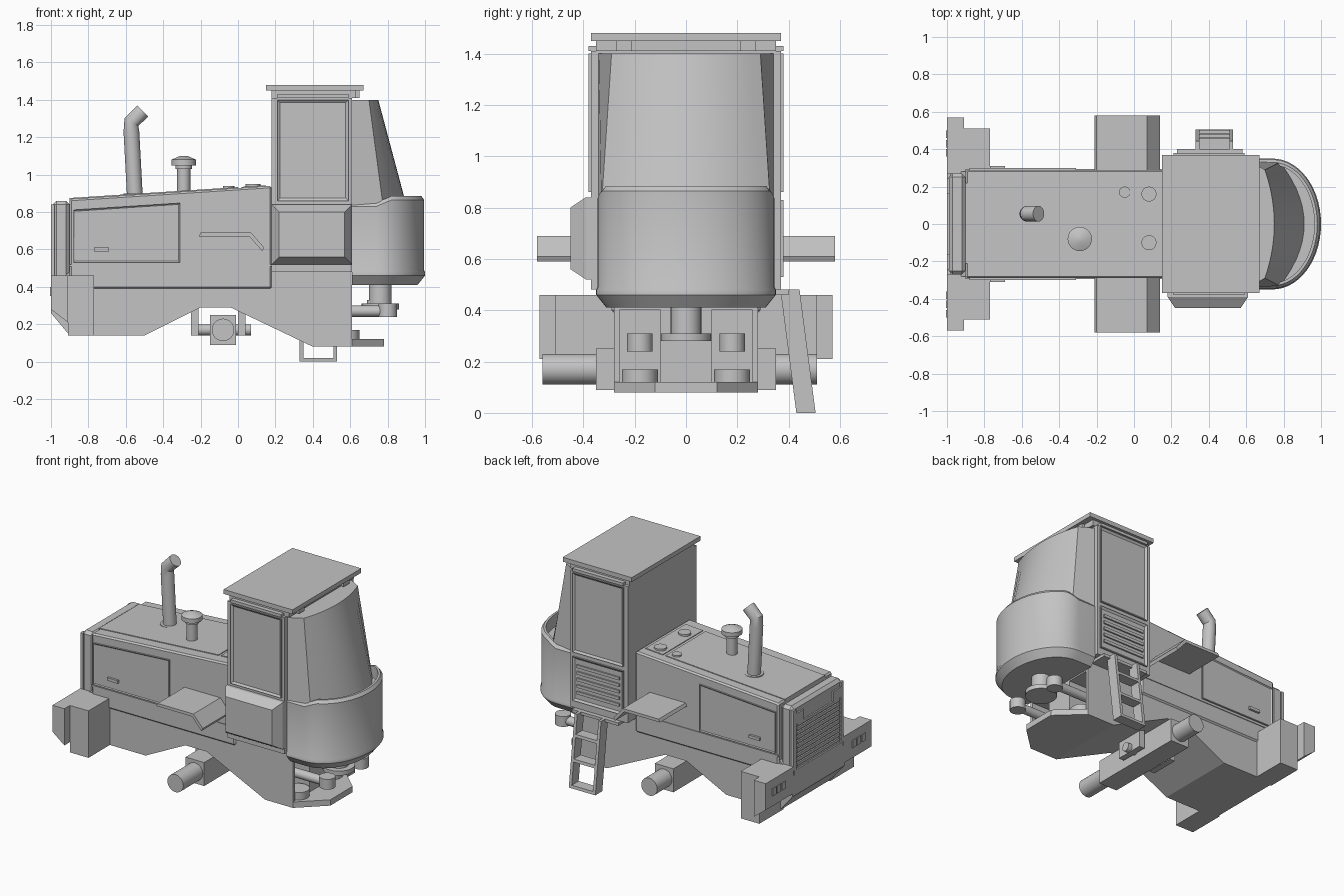
import bpy, bmesh, math
from mathutils import Vector

default_cube = bpy.data.objects.get("Cube")
if default_cube:
    bpy.data.objects.remove(default_cube, do_unlink=True)

grey = bpy.data.materials.new("plain grey")
grey.use_nodes = True
shade = (.55, .55, .55, 1)
grey.diffuse_color = shade
grey.node_tree.nodes["Principled BSDF"].inputs["Base Color"].default_value = shade

# Main dimensions shared by neighbouring parts
hood_side, cab_side, chassis_side = .29, .37, .28
nose, grille_back, cab_front, cab_rear = -1, -.9, .18, .61
hood_base, deck, cab_top = .39, .48, 1.41
hood_low, hood_high = .87, .94
thin, lip = .01, .02


def loft(name, rings, smooth=False, bevel=0):
    """Skin equal-length closed rings of points and cap both ends."""
    bm = bmesh.new()
    rows = [[bm.verts.new(point) for point in ring] for ring in rings]
    count = len(rows[0])
    for lower, upper in zip(rows, rows[1:]):
        for i in range(count):
            j = (i + 1) % count
            bm.faces.new((lower[i], lower[j], upper[j], upper[i]))
    bm.faces.new(rows[0][::-1])
    bm.faces.new(rows[-1])
    bmesh.ops.recalc_face_normals(bm, faces=bm.faces[:])
    mesh = bpy.data.meshes.new(name)
    bm.to_mesh(mesh)
    bm.free()
    mesh.materials.append(grey)
    part = bpy.data.objects.new(name, mesh)
    bpy.context.collection.objects.link(part)
    if bevel:
        part.modifiers.new("bevel", "BEVEL").width = bevel
    if smooth:
        bpy.ops.object.select_all(action="DESELECT")
        part.select_set(True)
        bpy.context.view_layer.objects.active = part
        bpy.ops.object.shade_smooth_by_angle(angle=math.radians(30))
    return part


def rectangle(x, y, z):
    return [(x[0], y[0], z), (x[1], y[0], z), (x[1], y[1], z), (x[0], y[1], z)]


def box(name, x, y, z, bevel=0):
    return loft(name, [rectangle(x, y, height) for height in z], bevel=bevel)


def prism(name, profile, y, bevel=0):
    """Extrude a side profile of (x, z) points across y."""
    return loft(name, [[(x, side, z) for x, z in profile] for side in y], bevel=bevel)


def tube(name, path, radii, sides=24):
    """Round sections along a path, with one radius for each point."""
    points = [Vector(point) for point in path]
    rings = []
    for i, point in enumerate(points):
        along = (points[min(i + 1, len(points) - 1)] - points[max(i - 1, 0)]).normalized()
        across = along.orthogonal().normalized()
        if abs(along.y) < .5:
            across = Vector((0, 1, 0))
        other = along.cross(across)
        angles = [math.tau * k / sides for k in range(sides)]
        rings.append([point + radii[i] * (across * math.cos(a) + other * math.sin(a)) for a in angles])
    return loft(name, rings, smooth=True)


def rod(name, start, end, radius):
    return tube(name, [start, end], [radius, radius])


def post(name, x, y, z, radius):
    return rod(name, (x, y, z[0]), (x, y, z[1]), radius)


def pair(part):
    """Repeat a part on the opposite flank."""
    mirror = part.modifiers.new("mirror", "MIRROR")
    mirror.use_axis = (False, True, False)
    return part


def recess(part, width, depth):
    """Sink a panel into the outer left face of a part."""
    bm = bmesh.new()
    bm.from_mesh(part.data)
    outer = max(bm.faces, key=lambda face: face.calc_center_median().y)
    bmesh.ops.inset_region(bm, faces=[outer], thickness=width)
    bmesh.ops.translate(bm, verts=outer.verts[:], vec=(0, -depth, 0))
    bm.to_mesh(part.data)
    bm.free()
    return part


# Chassis with the axle arch, and an open rear hitch bay
bay, belly, floor = .46, .14, .08
prism("chassis", [(nose, .4), (nose, .26), (grille_back, belly), (-.5, belly), (-.2, .29),
                  (-.04, .29), (.4, floor), (bay, floor), (bay, deck), (grille_back, deck)],
      (-chassis_side, chassis_side))
box("bay_roof", (bay, cab_rear), (-chassis_side, chassis_side), (.4, deck))
box("bay_center", (bay, cab_rear), (-.1, .1), (floor, .4))
pair(box("bay_wall", (bay, cab_rear), (chassis_side - lip, chassis_side), (floor, deck)))
outline = [(bay, chassis_side), (cab_rear, chassis_side), (.78, .12)]
outline += [(x, -y) for x, y in reversed(outline)]
loft("hitch_plate", [[(x, y, z) for x, y in outline] for z in (floor, .12)])

# Turntable and steering cylinders
post("turntable", .76, 0, (.28, .31), .1)
post("turntable_pin", .72, 0, (.3, .33), .03)
post("turntable_post", .76, 0, (.3, .42), .06)
rod_side, rod_height = .18, .27
pair(rod("steering_rod", (bay, rod_side, rod_height), (.8, rod_side, rod_height), .03))
pair(post("steering_eye", .8, rod_side, (.24, .31), .05))
pair(post("hitch_boss", .58, rod_side, (floor, .17), .07))

# Front axle and its pivot
axle_x, axle_z = -.08, .17
box("axle_beam", (axle_x - .07, axle_x + .07), (-.35, .35), (.09, .25))
rod("axle_shaft", (axle_x, -.56, axle_z), (axle_x, .51, axle_z), .06)
rod("axle_pivot", (-.25, 0, axle_z), (.07, 0, axle_z), .03)
for x in (-.25, 0):
    box("axle_hanger", (x, x + .04), (-.1, .1), (belly, .3))


# Hood, nose and top panels
def hood_top(x):
    return hood_low + (hood_high - hood_low) * (x - grille_back) / (cab_front - grille_back)


def under_slope(x, base, gap):
    """Profile with a level base and a top parallel to the hood."""
    return [(x[0], base), (x[1], base)] + [(end, hood_top(end) + gap) for end in reversed(x)]


prism("hood", under_slope((grille_back, cab_front), hood_base, 0), (-hood_side, hood_side), thin)
box("nose", (nose + thin, grille_back), (-.27, .27), (hood_base, hood_low - thin), lip)
for name, span in (("hood_panel", (grille_back, 0)), ("service_panel", (lip, .15))):
    prism(name, under_slope(span, .8, thin / 2), (-.21, .22))
for y in (-.1, .16):
    post("filler_cap", .08, y, (.9, hood_high + thin), .04)
post("small_cap", -.05, .17, (.9, hood_high), .03)

# Grille with slats and lamps
front = (nose, nose + lip)
box("grille_sill", front, (-.26, .26), (hood_base, .43))
pair(box("grille_side", front, (.24, .27), (.43, .84)))
pair(box("nose_lamp", front, (.16, .24), (.74, .81)))
for i in range(10):
    z = .45 + i * .03
    box("grille_slat", front, (-.23, .23), (z, z + lip))

# Hood sides, step plates and bumpers
pair(recess(prism("hood_door", under_slope((-.88, -.31), .53, -.06), (.2, hood_side + thin)), thin, thin / 2))
pair(box("hood_handle", (-.77, -.69), (hood_side, hood_side + lip), (.59, .61)))
pair(box("hood_seam", (grille_back, cab_front), (.2, hood_side + thin / 2), (.51, .52)))
step_top, step_edge = [(-.2, .69), (.07, .69), (.14, .61)], .58
step_under = [(x - thin, z - lip) for x, z in reversed(step_top)]
pair(prism("step_plate", step_top + step_under, (chassis_side, step_edge)))
bumper_top, bumper_back = .46, -.91
pair(box("bumper_inner", (bumper_back, -.77), (.25, .51), (belly, bumper_top)))
pair(prism("bumper_outer", [(nose, .28), (bumper_back, .21), (bumper_back, bumper_top), (nose, bumper_top)],
           (.27, .57)))
for i in range(3):
    y = .36 + i * .05
    pair(box("bumper_lamp", (nose - thin / 2, nose + thin), (y, y + .04), (.35, .4)))

# Cab, windows and roof
box("cab", (cab_front, cab_rear), (-cab_side, cab_side), (deck, cab_top))
trim = (cab_side - lip, cab_side + thin)
window = (cab_front + .03, cab_rear - lip)
pair(recess(box("side_window", window, trim, (.86, 1.4)), lip, thin))
pair(box("rain_gutter", window, trim, (cab_top, cab_top + lip)))
roof_x = (cab_front - .03, .67)
box("roof_base", (cab_front, .63), (-.35, .35), (cab_top, 1.45))
box("roof", roof_x, (-cab_side, cab_side), (1.45, 1.48))
pair(box("roof_mount", (cab_rear, .65), (.21, .27), (cab_top, 1.45)))

# Right side tank with a tapered outer face
tank_rings = []
for y, inset in ((cab_side, 0), (cab_side + lip, 0), (.45, .04)):
    ring = rectangle((cab_front + inset, cab_rear - inset), (.52 + inset, .84 - inset), -y)
    tank_rings.append([(x, depth, z) for x, z, depth in ring])
loft("side_tank", tank_rings)

# Left door louvres
recess(box("louvre_panel", window, trim, (.53, .83)), lip, thin)
for i in range(5):
    z = .58 + i * .045
    box("louvre", (.24, .56), trim, (z, z + lip))


# Curved rear tower
def tower_ring(corner, side, back, z, steps=14):
    across = [1 - 2 * i / steps for i in range(steps + 1)]
    curve = [(back + (corner - back) * t * t, side * t, z) for t in across]
    return [(cab_rear, .34, z)] + curve + [(cab_rear, -.34, z)]


loft("rear_tower", [tower_ring(.78, .33, .91, .8), tower_ring(.7, .29, .75, 1.4)], smooth=True)


# Rear drum with a rim that rises towards the back
def drum_ring(inset, z, rise=0, steps=28):
    center, half = .74, .35 - inset
    angles = [math.pi * (i / steps - .5) for i in range(steps + 1)]
    curve = [(center + (1 - center - inset) * math.cos(a), half * math.sin(a)) for a in angles]
    points = [(cab_rear, -half)] + curve + [(cab_rear, half)]
    return [(x, y, z + rise * min(1, max(0, (x - center) / .08))) for x, y in points]


rim, rise = .85, .035
loft("rear_drum", [drum_ring(.04, .41), drum_ring(0, .46), drum_ring(0, deck), drum_ring(thin / 2, deck + thin),
                   drum_ring(thin / 2, rim - lip, rise), drum_ring(lip, rim, rise),
                   drum_ring(.035, rim, rise), drum_ring(.035, .8)], smooth=True)

# Exhaust pipe and air intake
pipe, bore, pipe_y = .042, .034, .055
path = [(-.55, .86), (-.57, 1.23), (-.57, 1.28), (-.51, 1.34)]
tube("exhaust", [(x, pipe_y, z) for x, z in path], [pipe] * len(path))
post("exhaust_collar", -.55, pipe_y, (.8, .9), pipe + lip)
stem, cap = .035, .065
intake = [(.88, stem), (1.03, stem), (1.03, stem + thin), (1.05, stem + thin), (1.05, cap), (1.08, cap), (1.1, lip)]
tube("air_intake", [(-.29, -.08, z) for z, radius in intake], [radius for z, radius in intake])


# Leaning ladder on the left side
def leaning_bar(name, x, z):
    def tilted(height):
        inner = .43 - height * .13
        return rectangle(x, (inner, inner + .075), height)
    loft(name, [tilted(height) for height in z])


ladder_left, ladder_right = .33, .53
for x in (ladder_left, ladder_right - lip):
    leaning_bar("ladder_rail", (x, x + lip), (0, deck))
for z in (0, .17, .33):
    leaning_bar("ladder_step", (ladder_left, ladder_right), (z, z + lip))
box("ladder_landing", (.23, .58), (.27, .4), (deck - lip, deck))
